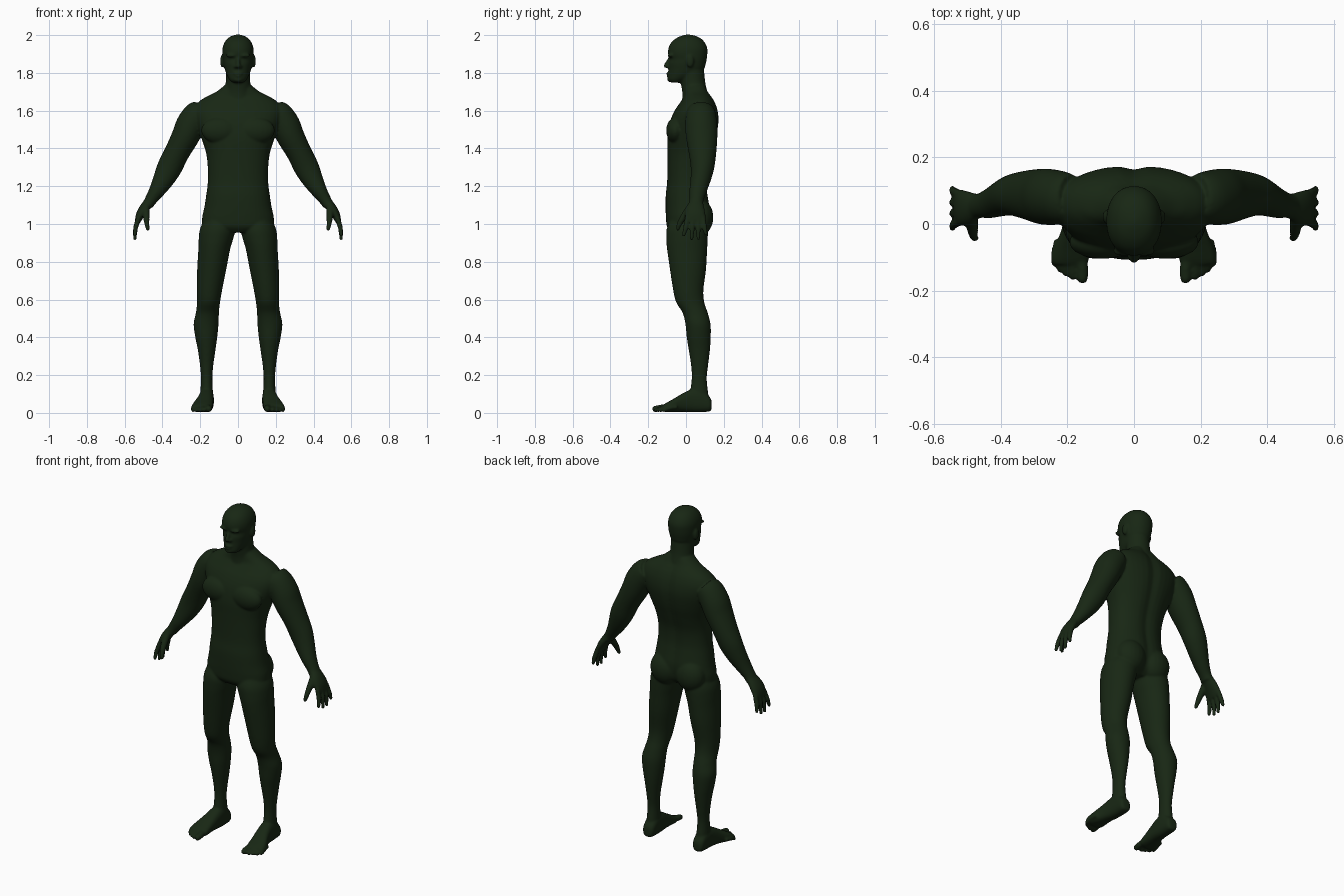
import bpy, bmesh, math
from mathutils import Vector

parts = []
N = 40


def smooth(rows, k=4):
    """Catmull-Rom interpolation of tuples."""
    out = []
    for i in range(len(rows) - 1):
        quad = zip(rows[max(i - 1, 0)], rows[i], rows[i + 1], rows[min(i + 2, len(rows) - 1)])
        quad = list(quad)
        for j in range(k):
            t = j / k
            out.append(tuple(0.5 * (2 * b + (c - a) * t + (2 * a - 5 * b + 4 * c - d) * t * t
                                    + (3 * b - a - 3 * c + d) * t ** 3) for a, b, c, d in quad))
    return out + [tuple(rows[-1])]


def skin(name, loops, mirror):
    """Closed tube through loops of points, copied to the other side if asked."""
    for s in (1, -1) if mirror else (1,):
        bm = bmesh.new()
        vs = [[bm.verts.new((s * p[0], p[1], p[2])) for p in loop] for loop in loops]
        n = len(vs[0])
        for a, b in zip(vs, vs[1:]):
            for i in range(n):
                bm.faces.new((a[i], a[(i + 1) % n], b[(i + 1) % n], b[i]))
        bm.faces.new(vs[0])
        bm.faces.new(vs[-1])
        bmesh.ops.recalc_face_normals(bm, faces=bm.faces)
        me = bpy.data.meshes.new(name)
        bm.to_mesh(me)
        bm.free()
        ob = bpy.data.objects.new(name, me)
        bpy.context.collection.objects.link(ob)
        parts.append(ob)


def loft(name, rings, mirror=True, tilt=False, swap=False, power=2.0, groove=0.0):
    """Rings are (x centre, station, half width, low, high); station is z, or y if swapped."""
    rings = smooth(rings)
    loops = []
    for i, (c, s, r, lo, hi) in enumerate(rings):
        u = Vector((1, 0))
        if tilt:
            a, b = rings[max(i - 1, 0)], rings[min(i + 1, len(rings) - 1)]
            u = Vector((a[1] - b[1], b[0] - a[0])).normalized()
        loop = []
        for k in range(N):
            t = 2 * math.pi * k / N
            cs, sn = math.cos(t), math.sin(t)
            w = r * math.copysign(abs(cs) ** (2 / power), cs)
            d = (lo + hi) / 2 + (hi - lo) / 2 * math.copysign(abs(sn) ** (2 / power), sn)
            if sn > 0:
                d -= groove * math.exp(-(w / 0.03) ** 2)
            x, z = c + u.x * w, s + u.y * w
            loop.append((x, z, d) if swap else (x, d, z))
        loops.append(loop)
    skin(name, loops, mirror)


def tube(name, pts, mirror=True):
    """Round tube through (x, y, z, radius) points with a rounded tip."""
    pts = smooth(pts, 3)
    end, d = Vector(pts[-1][:3]), (Vector(pts[-1][:3]) - Vector(pts[-2][:3])).normalized()
    r = pts[-1][3]
    for a in (0.5, 0.9, 1.3):
        pts.append((*(end + d * r * math.sin(a)), r * math.cos(a)))
    loops = []
    for i, p in enumerate(pts):
        t = Vector(pts[min(i + 1, len(pts) - 1)][:3]) - Vector(pts[max(i - 1, 0)][:3])
        q = t.to_track_quat('Z', 'Y')
        loops.append([Vector(p[:3]) + q @ Vector((p[3] * math.cos(k * math.pi / 6),
                                                  p[3] * math.sin(k * math.pi / 6), 0)) for k in range(12)])
    skin(name, loops, mirror)


def blob(name, c, r, mirror=True):
    """Ellipsoid."""
    loops = []
    for i in range(1, 14):
        a = math.pi * i / 14
        loops.append([(c[0] + r[0] * math.sin(a) * math.cos(b), c[1] + r[1] * math.sin(a) * math.sin(b),
                       c[2] + r[2] * math.cos(a)) for b in [k * math.pi / 10 for k in range(20)]])
    skin(name, loops, mirror)


# torso, with spine groove
loft("torso", [(0, .955, .10, -.075, .07), (0, .985, .18, -.10, .11), (0, 1.03, .19, -.106, .125),
               (0, 1.09, .178, -.108, .128), (0, 1.155, .168, -.107, .118), (0, 1.22, .16, -.10, .11),
               (0, 1.3, .16, -.098, .115), (0, 1.38, .17, -.098, .138), (0, 1.46, .196, -.098, .162),
               (0, 1.54, .225, -.085, .175), (0, 1.6, .235, -.06, .17), (0, 1.645, .21, -.03, .155),
               (0, 1.675, .165, -.012, .137), (0, 1.70, .115, -.01, .12), (0, 1.735, .07, -.01, .105)],
     mirror=False, power=2.25, groove=.012)
blob("chest_muscle", (.095, -.055, 1.495), (.10, .05, .07))
blob("buttock", (.085, .075, 1.035), (.088, .07, .095))

# neck and head
loft("neck", [(0, 1.66, .085, -.02, .12), (0, 1.70, .072, -.02, .113), (0, 1.75, .065, -.028, .102),
              (0, 1.82, .064, -.04, .095)], mirror=False)
loft("head", [(0, 1.748, .028, -.075, -.03), (0, 1.762, .044, -.094, .0), (0, 1.79, .06, -.094, .06),
              (0, 1.82, .07, -.092, .095), (0, 1.85, .077, -.092, .105), (0, 1.873, .08, -.086, .11),
              (0, 1.9, .083, -.095, .113), (0, 1.93, .082, -.093, .113), (0, 1.96, .072, -.079, .10),
              (0, 1.983, .054, -.053, .078), (0, 1.996, .032, -.025, .05), (0, 2.003, .008, 0, .02)],
     mirror=False, power=2.15)
tube("nose", [(0, -.08, 1.885, .009), (0, -.096, 1.86, .01), (0, -.106, 1.838, .013)], mirror=False)
blob("nostril", (.012, -.095, 1.833), (.01, .012, .009))
blob("brow", (.032, -.081, 1.892), (.034, .016, .01))
blob("ear", (.083, .022, 1.862), (.012, .02, .034))
blob("upper_lip", (0, -.092, 1.797), (.026, .013, .006), mirror=False)
blob("lower_lip", (0, -.09, 1.783), (.022, .013, .006), mirror=False)
blob("chin", (0, -.085, 1.765), (.025, .014, .014), mirror=False)

# arms
loft("arm", [(.19, 1.60, .06, .01, .15), (.215, 1.578, .074, 0, .158), (.25, 1.525, .078, -.003, .165),
             (.28, 1.46, .073, 0, .166), (.325, 1.375, .066, .015, .16), (.362, 1.30, .066, .025, .15),
             (.395, 1.235, .056, .024, .132), (.43, 1.175, .042, .018, .11), (.462, 1.127, .032, .018, .093),
             (.478, 1.10, .029, .012, .092)], tilt=True)

# hands
loft("palm", [(.468, 1.12, .026, .02, .088), (.495, 1.085, .026, .0, .097), (.517, 1.05, .023, -.006, .103),
              (.532, 1.012, .015, -.003, .102)], tilt=True)
for name, y, ty, tz in (("index", .008, -.012, .932), ("middle", .036, .03, .912),
                        ("ring", .064, .065, .914), ("little", .09, .106, .938)):
    tube(name + "_finger", [(.525, y, 1.035, .014), (.542, (y + ty) / 2, .98, .0135),
                            (.546, ty, tz + .01, .010)])
tube("thumb", [(.488, .02, 1.085, .02), (.486, -.012, 1.04, .018), (.482, -.035, 1.0, .014),
               (.478, -.043, .975, .011)])

# legs
loft("leg", [(.105, 1.03, .07, -.08, .10), (.108, .975, .093, -.102, .115), (.117, .92, .091, -.104, .115),
             (.126, .865, .084, -.10, .112), (.139, .76, .077, -.085, .106), (.151, .65, .067, -.068, .092),
             (.156, .585, .061, -.052, .097), (.162, .53, .061, -.018, .115), (.169, .47, .066, -.003, .13),
             (.168, .40, .058, .004, .131), (.166, .335, .047, .014, .127), (.166, .25, .035, .027, .117),
             (.166, .18, .03, .03, .11), (.166, .10, .034, .02, .118), (.166, .05, .035, .015, .12)])

# feet
loft("foot", [(.166, .136, .018, .02, .06), (.166, .125, .033, .008, .085), (.166, .08, .038, .004, .125),
              (.168, .03, .04, .004, .125), (.175, -.02, .044, .006, .102), (.186, -.07, .053, .004, .072),
              (.191, -.105, .056, .004, .053), (.193, -.122, .05, .01, .042)], swap=True, power=2.6)
for i, (x, y, r) in enumerate(((.155, -.163, .019), (.184, -.157, .0135), (.205, -.147, .0125),
                               (.223, -.135, .012), (.239, -.118, .0115))):
    tube("toe_%d" % (i + 1), [(x * .8 + .038, y + .07, .03, r), (x, y + .03, .026, r * .95),
                              (x, y, r + .002, r * .9)])

# blend all parts into one skin
bpy.ops.object.select_all(action='DESELECT')
for ob in parts:
    ob.select_set(True)
body = parts[0]
bpy.context.view_layer.objects.active = body
bpy.ops.object.join()
body.name = "body"
mod = body.modifiers.new("blend", 'REMESH')
mod.mode = 'VOXEL'
mod.voxel_size = .006
mod.use_smooth_shade = True
mod = body.modifiers.new("soften", 'SMOOTH')
mod.factor = .5
mod.iterations = 6
mat = bpy.data.materials.new("dark_green")
mat.diffuse_color = (.009, .02, .007, 1)
body.data.materials.append(mat)
for poly in body.data.polygons:
    poly.use_smooth = True
